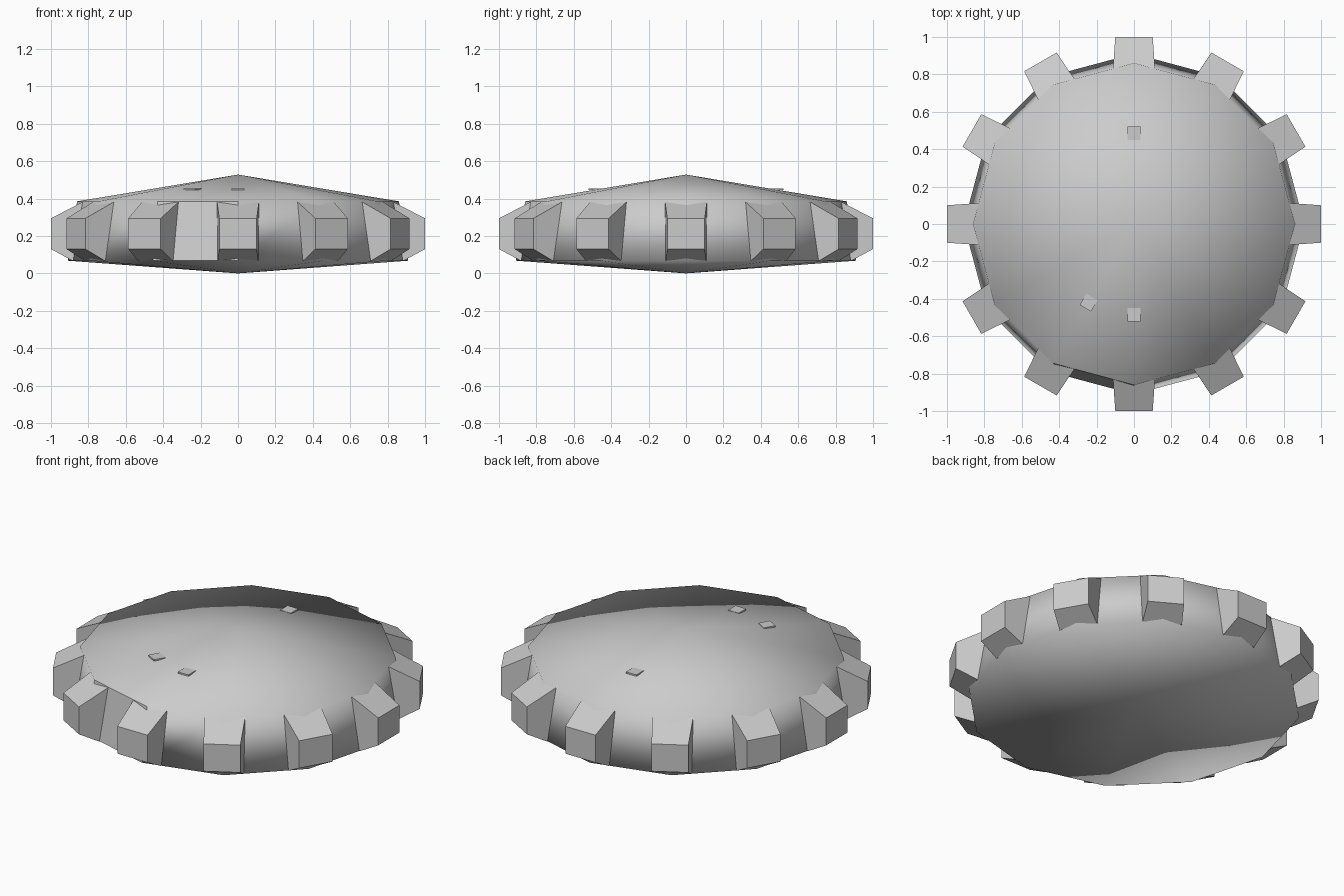
import bpy, bmesh, math
from mathutils import Matrix, Vector

if "Cube" in bpy.data.objects:
    bpy.data.objects.remove(bpy.data.objects["Cube"])

N = 12                       # number of sides and teeth
STEP = 2 * math.pi / N

grey = bpy.data.materials.new("plain_grey")
grey.diffuse_color = (0.6, 0.6, 0.6, 1)
grey.use_nodes = True
grey.node_tree.nodes["Principled BSDF"].inputs["Base Color"].default_value = grey.diffuse_color


def finish(bm, name):
    bmesh.ops.recalc_face_normals(bm, faces=bm.faces)
    mesh = bpy.data.meshes.new(name)
    bm.to_mesh(mesh)
    bm.free()
    mesh.materials.append(grey)
    obj = bpy.data.objects.new(name, mesh)
    bpy.context.collection.objects.link(obj)
    return obj


# disc body: shallow cones over and under a slightly tapered wall, smooth throughout
bm = bmesh.new()


def ring(r, z):
    return [bm.verts.new((r * math.cos(i * STEP), r * math.sin(i * STEP), z)) for i in range(N)]


low, high = ring(0.91, 0.068), ring(0.86, 0.385)
bottom, top = bm.verts.new((0, 0, 0)), bm.verts.new((0, 0, 0.528))
for i in range(N):
    j = (i + 1) % N
    bm.faces.new((low[i], low[j], high[j], high[i])).smooth = i != 8   # one flat panel
    bm.faces.new((high[i], high[j], top)).smooth = True
    bm.faces.new((low[j], low[i], bottom)).smooth = True
finish(bm, "disc_body")

# gear teeth: chamfered blocks that widen slightly towards the disc
profile = [(1, 0.13), (1, 0.294), (0.83, 0.382), (0.8, 0.382), (0.8, 0.078), (0.885, 0.068)]
for k in range(N):
    bm = bmesh.new()
    turn = Matrix.Rotation(k * STEP, 4, 'Z')
    sides = [[bm.verts.new(turn @ Vector((r, s * (0.1 + 0.07 * (1 - r)), z))) for r, z in profile]
             for s in (-1, 1)]
    bm.faces.new(sides[0])
    bm.faces.new(sides[1][::-1])
    for i in range(len(profile)):
        j = (i + 1) % len(profile)
        bm.faces.new((sides[0][i], sides[1][i], sides[1][j], sides[0][j]))
    finish(bm, f"tooth_{k + 1}")

# small square studs barely breaking through the top
for k, angle in enumerate((90, 240, 270)):
    bm = bmesh.new()
    place = Matrix.Rotation(math.radians(angle), 4, 'Z') @ Matrix.Translation((0.485, 0, 0.45))
    bmesh.ops.create_cube(bm, size=1, matrix=place @ Matrix.Diagonal((0.07, 0.07, 0.009, 1)))
    finish(bm, f"top_stud_{k + 1}")
